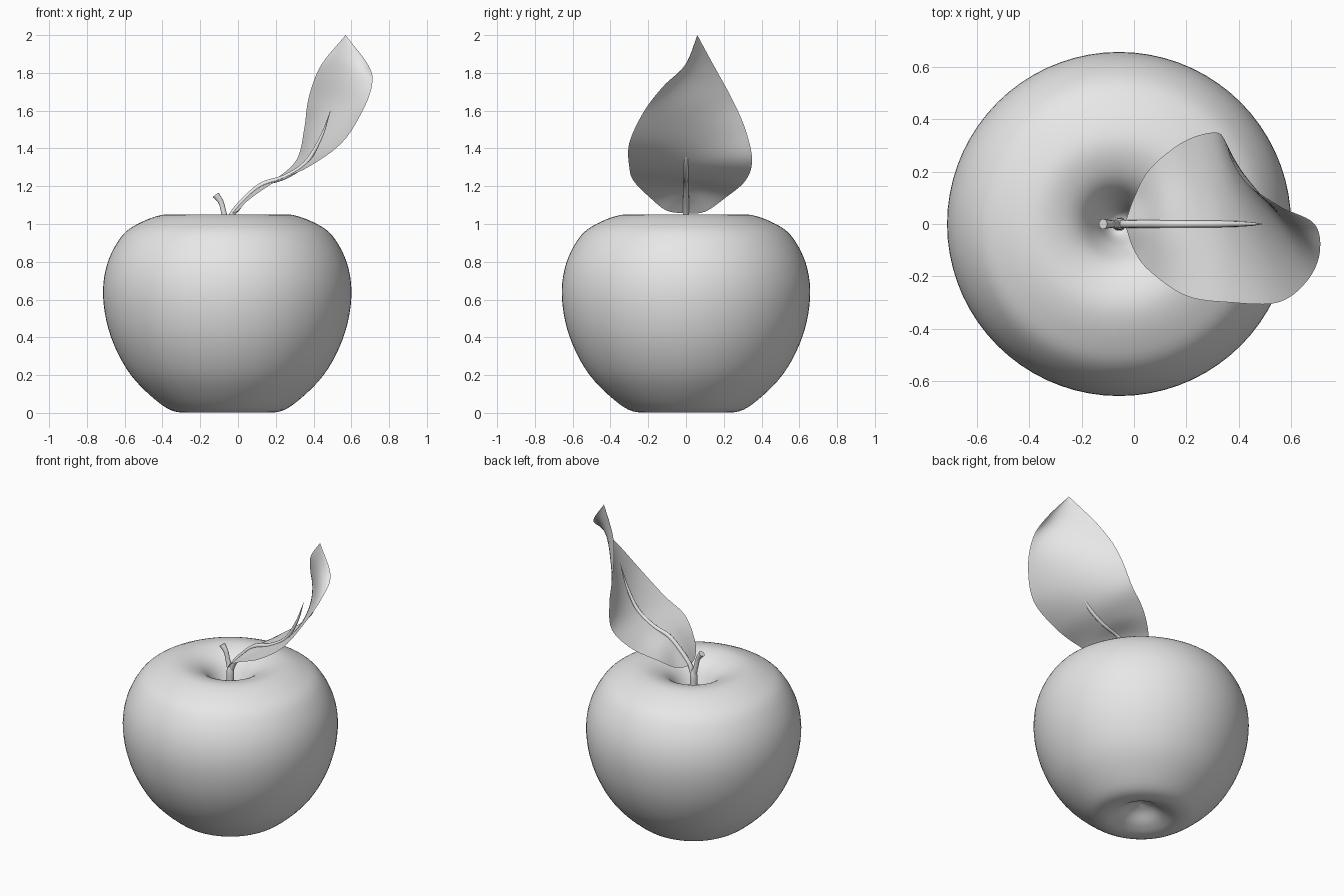
import bpy
import bmesh
import math
from mathutils import Vector

default_cube = bpy.data.objects.get("Cube")
if default_cube:
    bpy.data.objects.remove(default_cube, do_unlink=True)

AXIS_X = -0.057

# One plain material for every part
grey = bpy.data.materials.new("plain_grey")
grey.use_nodes = True
grey.diffuse_color = (0.8, 0.8, 0.8, 1)
for node in grey.node_tree.nodes:
    if node.type == "BSDF_PRINCIPLED":
        node.inputs["Base Color"].default_value = grey.diffuse_color


def smooth_path(points, steps):
    """Resample control points along a Catmull-Rom spline."""
    points = [Vector(p) for p in points]
    padded = [points[0] * 2 - points[1], *points, points[-1] * 2 - points[-2]]
    path = []
    for a, b, c, d in zip(padded, padded[1:], padded[2:], padded[3:]):
        for step in range(steps):
            t = step / steps
            path.append(b + (c - a) * (t / 2)
                        + (a * 2 - b * 5 + c * 4 - d) * (t * t / 2)
                        + (b * 3 - a - c * 3 + d) * (t ** 3 / 2))
    return path + [points[-1]]


def add_mesh(name, bm):
    mesh = bpy.data.meshes.new(name)
    bm.to_mesh(mesh)
    bm.free()
    obj = bpy.data.objects.new(name, mesh)
    bpy.context.collection.objects.link(obj)
    finish(obj)
    return obj


def finish(obj):
    obj.data.materials.clear()
    obj.data.materials.append(grey)
    for polygon in obj.data.polygons:
        polygon.use_smooth = True


def add_tube(name, points):
    """Tapered round tube in the y = 0 plane through (x, z, radius) points."""
    curve = bpy.data.curves.new(name, "CURVE")
    curve.dimensions = "3D"
    curve.bevel_depth = 1
    curve.bevel_resolution = 3
    curve.use_fill_caps = True
    path = smooth_path(points, 5)
    spline = curve.splines.new("POLY")
    spline.points.add(len(path) - 1)
    for point, (x, z, radius) in zip(spline.points, path):
        point.co = (x, 0, z, 1)
        point.radius = radius
    source = bpy.data.objects.new(name + "_path", curve)
    bpy.context.collection.objects.link(source)
    depsgraph = bpy.context.evaluated_depsgraph_get()
    mesh = bpy.data.meshes.new_from_object(source.evaluated_get(depsgraph))
    bpy.data.objects.remove(source, do_unlink=True)
    obj = bpy.data.objects.new(name, mesh)
    bpy.context.collection.objects.link(obj)
    finish(obj)


# Fruit body: revolved profile with a deep top hollow and a shallow base dimple
profile = [(0, 0.1), (0.07, 0.075), (0.15, 0.025), (0.245, 0.002), (0.35, 0.045),
           (0.51, 0.2), (0.615, 0.4), (0.657, 0.61), (0.635, 0.79), (0.555, 0.94),
           (0.45, 1.012), (0.33, 1.05), (0.23, 1.035), (0.15, 0.985),
           (0.09, 0.89), (0.045, 0.79), (0, 0.76)]
bm = bmesh.new()
ring = [bm.verts.new((r, 0, z)) for r, z in smooth_path(profile, 5)]
edges = [bm.edges.new(pair) for pair in zip(ring, ring[1:])]
bmesh.ops.spin(bm, geom=ring + edges, cent=(0, 0, 0), axis=(0, 0, 1),
               angle=math.tau, steps=72, use_merge=True)
bmesh.ops.remove_doubles(bm, verts=bm.verts, dist=0.0005)
bmesh.ops.recalc_face_normals(bm, faces=bm.faces)
bmesh.ops.translate(bm, verts=bm.verts, vec=(AXIS_X, 0, 0))
add_mesh("fruit_body", bm)

# Stem, its short cut-off twig, and the stalk running into the leaf
add_tube("stem", [(AXIS_X, 0.74, 0.028), (AXIS_X, 0.9, 0.023),
                  (AXIS_X, 0.99, 0.023), (AXIS_X, 1.04, 0.012)])
add_tube("short_twig", [(AXIS_X, 0.99, 0.018), (-0.075, 1.06, 0.015),
                        (-0.09, 1.115, 0.015), (-0.118, 1.155, 0.02)])
add_tube("leaf_stalk", [(AXIS_X, 0.99, 0.017), (-0.025, 1.06, 0.016),
                        (0.045, 1.14, 0.015), (0.13, 1.21, 0.014),
                        (0.25, 1.25, 0.013), (0.36, 1.325, 0.012),
                        (0.44, 1.46, 0.008), (0.49, 1.6, 0.001)])

# Leaf: a curved sheet lofted between back edge, midrib and front edge
base, tip = (-0.035, 0, 1.055), (0.57, 0.06, 2)
back_edge = [base, (0, 0.1, 1.065), (0.06, 0.21, 1.14), (0.19, 0.315, 1.23),
             (0.31, 0.35, 1.34), (0.35, 0.315, 1.5), (0.37, 0.25, 1.65),
             (0.41, 0.18, 1.78), (0.46, 0.13, 1.87), tip]
midrib = [base, (0.04, 0, 1.135), (0.12, 0, 1.2), (0.24, 0, 1.245),
          (0.36, 0, 1.32), (0.47, 0, 1.45), (0.55, 0.01, 1.62),
          (0.575, 0.02, 1.78), (0.575, 0.04, 1.89), tip]
front_edge = [base, (0, -0.1, 1.07), (0.06, -0.18, 1.13), (0.2, -0.275, 1.225),
              (0.37, -0.3, 1.3), (0.55, -0.3, 1.43), (0.66, -0.22, 1.6),
              (0.71, -0.11, 1.74), (0.69, 0, 1.84), tip]
columns = 16
bm = bmesh.new()
rows = []
for back, mid, front in zip(*(smooth_path(rail, 6) for rail in (back_edge, midrib, front_edge))):
    row = []
    for column in range(columns + 1):
        s = 2 * column / columns - 1
        row.append(bm.verts.new(back * (s * (s - 1) / 2) + mid * (1 - s * s)
                                + front * (s * (s + 1) / 2)))
    rows.append(row)
for low, high in zip(rows, rows[1:]):
    for i in range(columns):
        bm.faces.new((low[i], low[i + 1], high[i + 1], high[i]))
bmesh.ops.remove_doubles(bm, verts=bm.verts, dist=0.0005)
bmesh.ops.recalc_face_normals(bm, faces=bm.faces)
add_mesh("leaf", bm)
